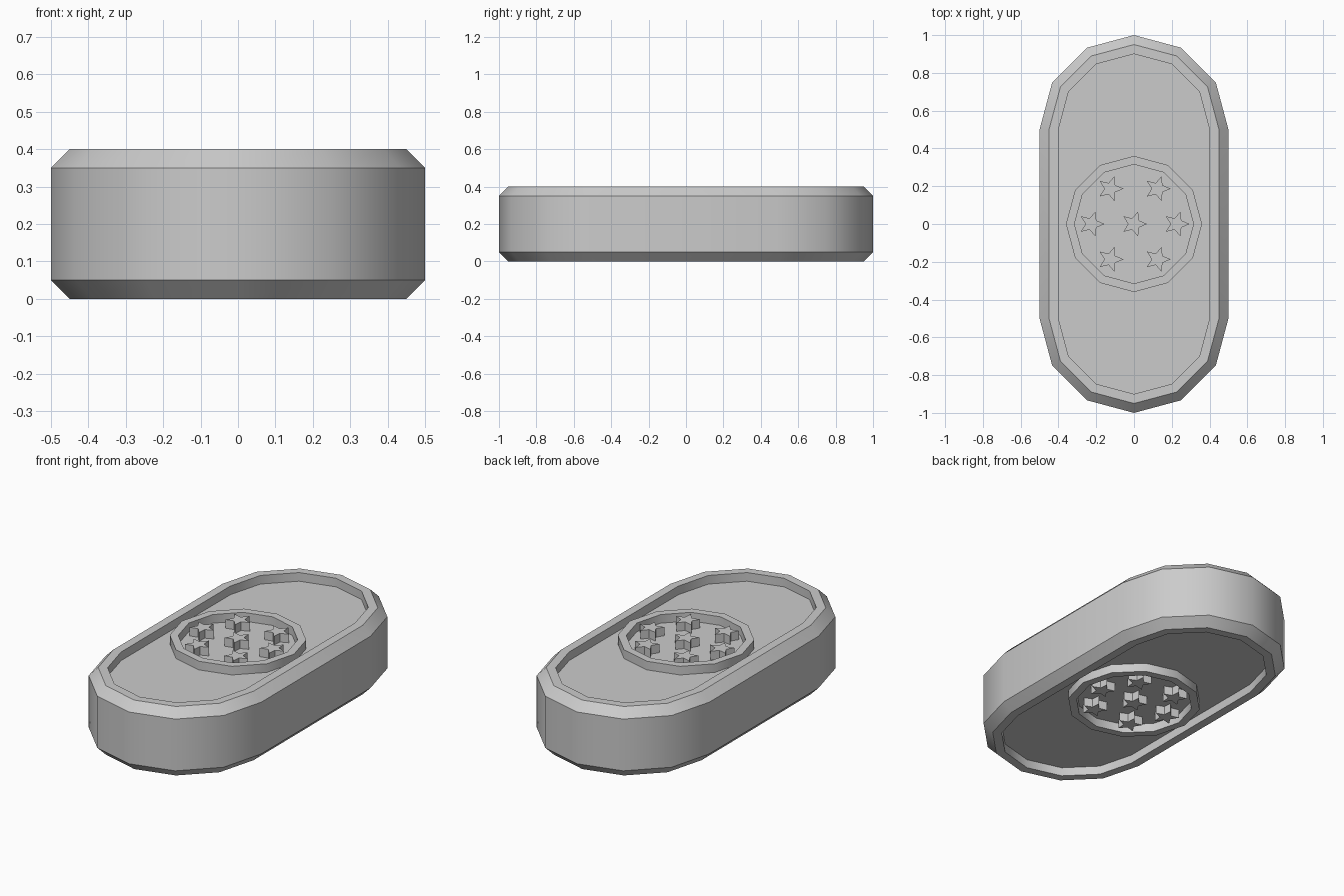
import bpy, bmesh, math

if "Cube" in bpy.data.objects:
    bpy.data.objects.remove(bpy.data.objects["Cube"])

grey = bpy.data.materials.new("plain grey")
grey.diffuse_color = (0.6, 0.6, 0.6, 1)
grey.use_nodes = True
grey.node_tree.nodes["Principled BSDF"].inputs["Base Color"].default_value = grey.diffuse_color


def stadium(r):
    # Half circles of six sides each, centred on y = +-0.5
    top = [(r * math.cos(i * math.pi / 6), 0.5 + r * math.sin(i * math.pi / 6)) for i in range(7)]
    return top + [(-x, -y) for x, y in top]


def circle(r, n=12):
    return [(r * math.cos(2 * math.pi * i / n), r * math.sin(2 * math.pi * i / n)) for i in range(n)]


def star(cx, cy, r=0.07, inner=0.45):
    pts = []
    for i in range(10):
        k = r if i % 2 == 0 else r * inner
        a = i * math.pi / 5
        pts.append((cx + k * math.cos(a), cy + k * math.sin(a)))
    return pts


def loft(name, sections, caps=True, closed=False):
    """Bridge a list of (outline, z) loops into one mesh object."""
    bm = bmesh.new()
    loops = [[bm.verts.new((x, y, z)) for x, y in pts] for pts, z in sections]
    pairs = list(zip(loops, loops[1:]))
    if closed:
        pairs.append((loops[-1], loops[0]))
    for a, b in pairs:
        n = len(a)
        for i in range(n):
            j = (i + 1) % n
            bm.faces.new((a[i], a[j], b[j], b[i]))
    if caps:
        bm.faces.new(loops[0][::-1])
        bm.faces.new(loops[-1])
    bmesh.ops.recalc_face_normals(bm, faces=bm.faces)
    mesh = bpy.data.meshes.new(name)
    bm.to_mesh(mesh)
    bm.free()
    ob = bpy.data.objects.new(name, mesh)
    bpy.context.collection.objects.link(ob)
    mesh.materials.append(grey)
    bpy.ops.object.select_all(action='DESELECT')
    ob.select_set(True)
    bpy.context.view_layer.objects.active = ob
    bpy.ops.object.shade_smooth_by_angle(angle=math.radians(32))
    return ob


# Chamfered bar with a shallow recess on both faces
profile = [(0.4, 0.05), (0.4, 0), (0.45, 0), (0.5, 0.05),
           (0.5, 0.35), (0.45, 0.4), (0.4, 0.4), (0.4, 0.35)]
loft("bar_body", [(stadium(r), z) for r, z in profile])

# Raised ring and seven stars on each face
spots = [(0, 0), (0.225, 0), (-0.225, 0)]
spots += [(sx * 0.125, sy * 0.187) for sx in (1, -1) for sy in (1, -1)]
for side, z0, z1 in (("top", 0.35, 0.4), ("bottom", 0.0, 0.05)):
    ring = [(0.315, z0), (0.36, z0), (0.36, z1), (0.315, z1)]
    loft(side + "_ring", [(circle(r), z) for r, z in ring], caps=False, closed=True)
    for i, (x, y) in enumerate(spots):
        loft(f"{side}_star_{i + 1}", [(star(x, y), z0), (star(x, y), z1)])
